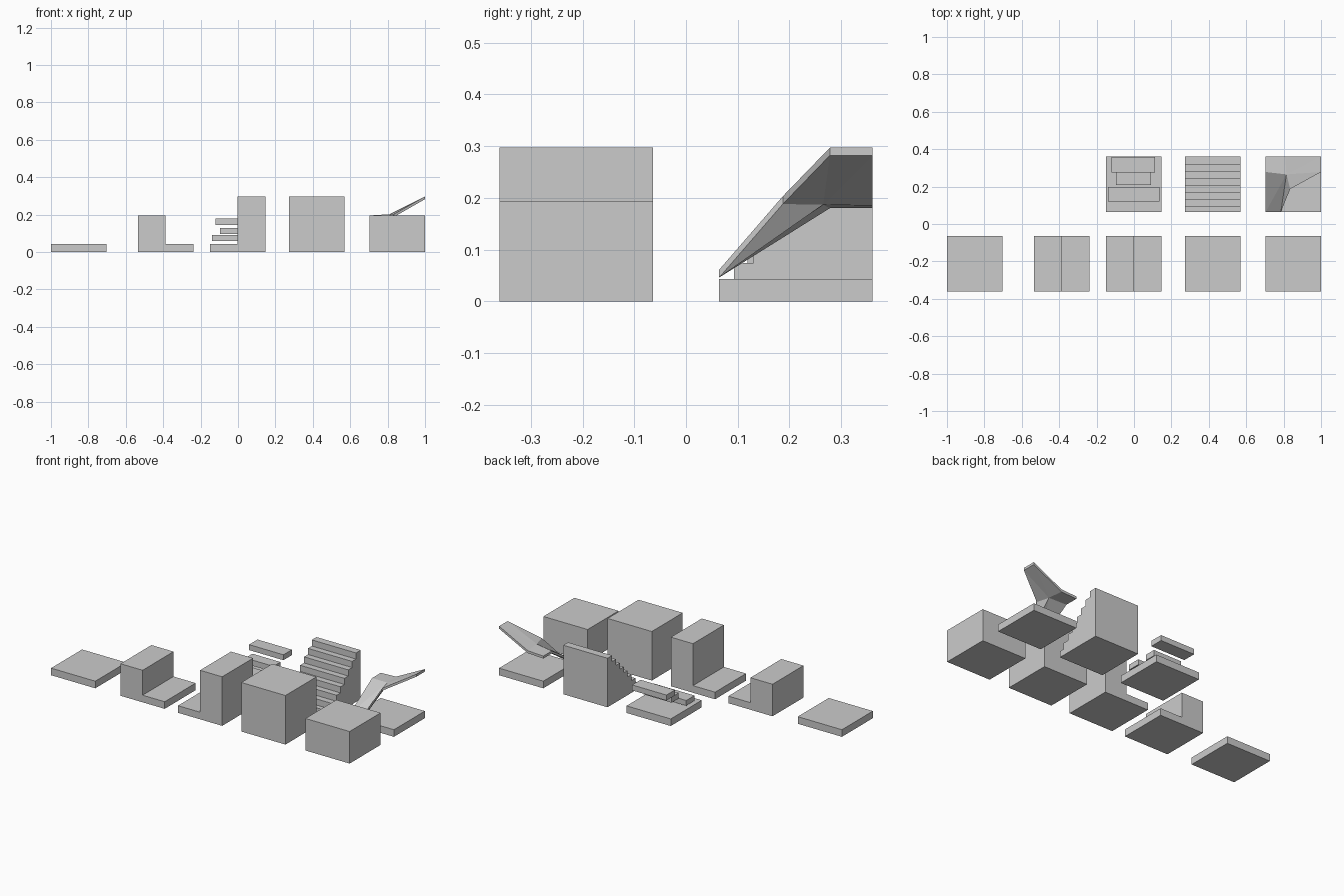
import bpy, bmesh
from mathutils import Vector

if "Cube" in bpy.data.objects:
    bpy.data.objects.remove(bpy.data.objects["Cube"])

T = 0.296                       # tile side
FRONT, BACK = -0.36, 0.064      # near edge (y) of the two rows
SLAB, HALF, FULL = 0.043, 0.194, 0.297


def finish(name, bm):
    bmesh.ops.recalc_face_normals(bm, faces=bm.faces[:])
    me = bpy.data.meshes.new(name)
    bm.to_mesh(me)
    bm.free()
    ob = bpy.data.objects.new(name, me)
    bpy.context.collection.objects.link(ob)
    return ob


def prism(name, profile, direction):
    """Extrude a planar outline of 3D points along a direction."""
    bm = bmesh.new()
    face = bm.faces.new([bm.verts.new(p) for p in profile])
    ext = bmesh.ops.extrude_face_region(bm, geom=[face], use_keep_orig=True)
    verts = [g for g in ext["geom"] if isinstance(g, bmesh.types.BMVert)]
    bmesh.ops.translate(bm, verts=verts, vec=Vector(direction))
    return finish(name, bm)


def box(name, x0, x1, y0, y1, z0, z1):
    return prism(name, [(x0, y0, z0), (x1, y0, z0), (x1, y0, z1), (x0, y0, z1)],
                 (0, y1 - y0, 0))


def tile(name, x, y, h):
    return box(name, x, x + T, y, y + T, 0, h)


def step_tile(name, x, left, right):
    """Tile whose left and right halves have different heights."""
    m = x + T / 2
    pts = [(x, 0), (x + T, 0), (x + T, right), (m, right), (m, left), (x, left)]
    return prism(name, [(px, FRONT, pz) for px, pz in pts], (0, T, 0))


# Front row: floor, half-width ledge, half-width wall, full block, half-height block
tile("floor_tile", -1.0, FRONT, SLAB)
step_tile("low_ledge_tile", -0.535, HALF, SLAB)
step_tile("high_wall_tile", -0.15, SLAB, FULL)
tile("full_block", 0.274, FRONT, FULL)
tile("half_block", 0.704, FRONT, HALF)

# Floating platforms over a floor slab
tile("platform_base", -0.15, BACK, SLAB)
for i, (x0, x1, y0, y1, z0, z1) in enumerate([
        (-0.14, 0.136, 0.119, 0.198, 0.058, 0.09),
        (-0.097, 0.092, 0.208, 0.276, 0.095, 0.129),
        (-0.119, 0.111, 0.276, 0.357, 0.145, 0.178)]):
    box(f"platform_{i + 1}", x0, x1, y0, y1, z0, z1)

# Staircase: eight risers climbing to the back
rise = FULL / 8
pts = [(BACK + T, 0), (BACK, 0)]
for i in range(8):
    y = BACK if i == 0 else 0.093 + 0.037 * (i - 1)
    if i:
        pts.append((y, rise * i))
    pts.append((y, rise * (i + 1)))
pts.append((BACK + T, FULL))
# drop duplicate-free outline into the x = 0.274 plane and extrude sideways
prism("staircase", [(0.274, y, z) for y, z in pts], (T, 0, 0))

# Forked ramp: a thin fan of facets rising from the front to both back corners
tile("ramp_base", 0.704, BACK, SLAB)
ring = [(0.704, 0.064, 0.061), (0.785, 0.064, 0.061), (0.835, 0.187, 0.203),
        (1.0, 0.278, 0.297), (1.0, 0.36, 0.297), (0.808, 0.36, 0.2),
        (0.704, 0.36, 0.195), (0.704, 0.278, 0.195)]
bm = bmesh.new()
hub = bm.verts.new((0.815, 0.265, 0.202))
rim = [bm.verts.new(p) for p in ring]
faces = [bm.faces.new((hub, rim[i], rim[(i + 1) % len(rim)])) for i in range(len(rim))]
ext = bmesh.ops.extrude_face_region(bm, geom=faces, use_keep_orig=True)
bmesh.ops.translate(bm, vec=(0, 0, -0.015),
                    verts=[g for g in ext["geom"] if isinstance(g, bmesh.types.BMVert)])
finish("forked_ramp", bm)
